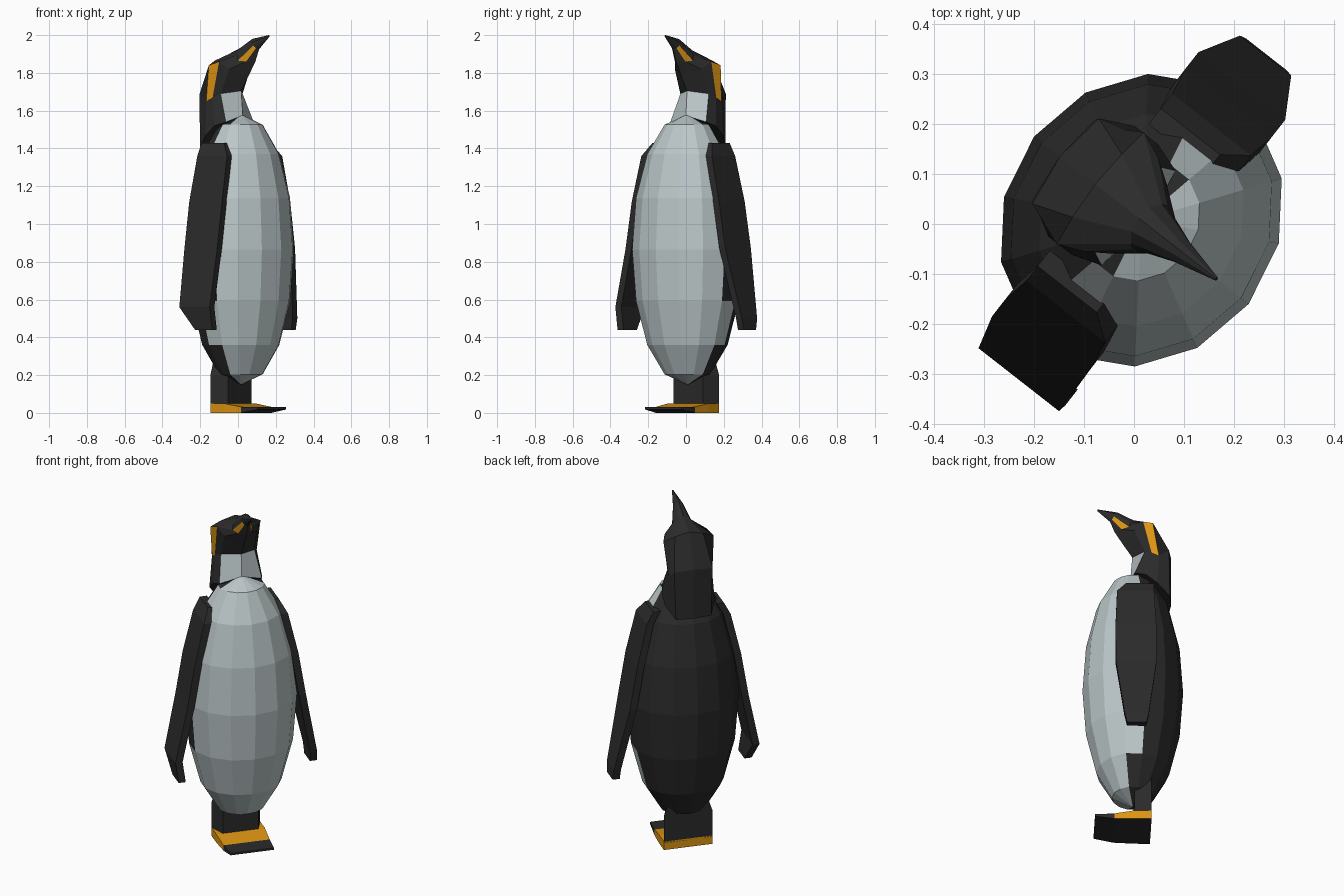
import bpy
import bmesh
from math import sin, cos, pi, radians
from mathutils import Matrix, Vector

cube = bpy.data.objects.get("Cube")
if cube:
    bpy.data.objects.remove(cube, do_unlink=True)


def make_material(name, colour):
    mat = bpy.data.materials.new(name)
    mat.use_nodes = True
    mat.diffuse_color = (*colour, 1)
    shader = mat.node_tree.nodes["Principled BSDF"]
    shader.inputs["Base Color"].default_value = (*colour, 1)
    shader.inputs["Roughness"].default_value = 0.9
    return mat


BLACK, WHITE, ORANGE = range(3)
MATERIALS = [
    make_material("charcoal feathers", (0.024, 0.024, 0.024)),
    make_material("pale grey belly", (0.5, 0.57, 0.58)),
    make_material("orange markings", (0.72, 0.3, 0.006)),
]

# The bird is described as (side, forward, height), then turned as a whole
TURN = Matrix.Rotation(radians(52), 3, "Z")


def place(point):
    side, forward, height = point
    return TURN @ Vector((side + 0.015, -forward, height))


def loft(name, rings, colour=lambda row, col: BLACK, caps=(BLACK, BLACK)):
    """Skin a list of equal closed rings, colouring faces by row and column."""
    bm = bmesh.new()
    loops = [[bm.verts.new(place(p)) for p in ring] for ring in rings]
    count = len(loops[0])
    for row, (low, high) in enumerate(zip(loops, loops[1:])):
        for col in range(count):
            nxt = (col + 1) % count
            face = bm.faces.new((low[col], low[nxt], high[nxt], high[col]))
            face.material_index = colour(row, col)
    for loop, index in zip((loops[0], loops[-1]), caps):
        bm.faces.new(loop).material_index = index
    bmesh.ops.remove_doubles(bm, verts=bm.verts, dist=0.0005)
    bmesh.ops.recalc_face_normals(bm, faces=bm.faces)
    mesh = bpy.data.meshes.new(name)
    bm.to_mesh(mesh)
    bm.free()
    for mat in MATERIALS:
        mesh.materials.append(mat)
    obj = bpy.data.objects.new(name, mesh)
    bpy.context.collection.objects.link(obj)
    return obj


def mirrored(half):
    """Complete a ring from its half, given from front centre to back centre."""
    return half + [(-s, f, h) for s, f, h in reversed(half[1:-1])]


# Body: faceted egg with a pale front
SIDES, LEVELS = 14, 8


def body_ring(level):
    t = pi * level / LEVELS
    size = max(sin(t), 0) ** 0.92
    angles = [2 * pi * i / SIDES for i in range(SIDES)]
    return [(0.305 * size * sin(a), 0.007 + 0.272 * size * cos(a),
             0.865 - 0.715 * cos(t)) for a in angles]


def body_colour(row, col):
    from_front = min(col, SIDES - 1 - col)
    flank = from_front == 3 and row in (2, 6)
    return WHITE if from_front < 3 or flank else BLACK


body_rings = [body_ring(i) for i in range(1, LEVELS)]
poles = [[(0, 0.007, h)] * SIDES for h in (0.15, 1.58)]


def close_poles(rings):
    # Tiny end rings merge into single points
    ends = [[(0.0015 * sin(2 * pi * i / SIDES), 0.007 + 0.0015 * cos(2 * pi * i / SIDES), pole[0][2])
             for i in range(SIDES)] for pole in poles]
    return [ends[0]] + rings + [ends[1]]


loft("body", close_poles(body_rings), body_colour)

# Neck and head: rings from the shoulders up to the base of the beak
neck_base = [(0, 0.02, 1.575), (0.12, 0, 1.54), (0.14, -0.06, 1.52),
             (0.14, -0.12, 1.47), (0.1, -0.19, 1.41), (0, -0.2, 1.41)]
throat = [(0, 0.01, 1.705), (0.095, -0.055, 1.69), (0.118, -0.09, 1.67),
          (0.122, -0.13, 1.65), (0.108, -0.185, 1.69), (0, -0.2, 1.7)]
crown = [(0, 0.06, 1.785), (0.09, 0, 1.82), (0.12, -0.045, 1.86),
         (0.142, -0.097, 1.84), (0.08, -0.105, 1.865), (0, -0.11, 1.885)]
beak_base = [(0, 0.105, 1.86), (0.035, 0.07, 1.86), (0.055, 0.03, 1.865),
             (0.05, 0.02, 1.895), (0.03, 0.005, 1.92), (0, 0, 1.93)]
beak_middle = [(0, 0.13, 1.925), (0.015, 0.12, 1.93), (0.025, 0.11, 1.945),
               (0.027, 0.1, 1.96), (0.015, 0.09, 1.975), (0, 0.085, 1.98)]


def half_column(col):
    return min(col, 9 - col)


def head_colour(row, col):
    if row == 0 and half_column(col) == 0:
        return WHITE
    if row == 1 and half_column(col) == 2:
        return ORANGE
    return BLACK


loft("neck_and_head", [mirrored(r) for r in (neck_base, throat, crown, beak_base)],
     head_colour)

# Beak: tapers to a raised tip, with a marking low on each side
beak_tip = [(s * 0.15, 0.197 + (f - 0.1) * 0.1, 2 + (h - 1.98) * 0.15)
            for s, f, h in beak_middle]
loft("beak", [mirrored(r) for r in (beak_base, beak_middle, beak_tip)],
     lambda row, col: ORANGE if row == 0 and half_column(col) == 1 else BLACK)


# Flippers: flat tapering plates; sections are (outer side, height, front, back)
def flipper(name, sign, sections):
    rings = []
    for out, height, front, back in sections:
        inner = out - 0.04
        rings.append([(sign * out, front, height), (sign * out, back, height),
                      (sign * inner, back, height), (sign * inner, front, height)])
    loft(name, rings)


shoulder = [(0.2, 1.43, 0.05, -0.1), (0.237, 1.36, 0.1, -0.1),
            (0.293, 1.12, 0.11, -0.11), (0.335, 0.87, 0.11, -0.11)]
flipper("left_flipper", 1, shoulder + [(0.412, 0.5, 0.065, -0.065), (0.415, 0.44, 0.052, -0.052)])
flipper("right_flipper", -1, shoulder + [(0.402, 0.56, 0.112, -0.092), (0.385, 0.44, 0.115, 0)])

# Legs: one block, narrower at the front and where it enters the body
leg_sections = [(0.04, 1), (0.2, 1), (0.3, 0.75)]
loft("legs", [[(-0.137 * k, -0.09, h), (-0.1 * k, 0, h),
               (0.1 * k, 0, h), (0.137 * k, -0.09, h)] for h, k in leg_sections])

# Feet: orange wedge with dark toes and sole; (forward, half width, bottom, top)
foot_sections = [(-0.09, 0.137, 0, 0.05), (0, 0.137, 0, 0.05),
                 (0.11, 0.13, 0, 0.032), (0.215, 0.122, 0.018, 0.03)]
loft("feet", [[(-w, f, low), (w, f, low), (w, f, top), (-w, f, top)]
              for f, w, low, top in foot_sections],
     lambda row, col: BLACK if col == 0 or row == 2 else ORANGE,
     (ORANGE, BLACK))
